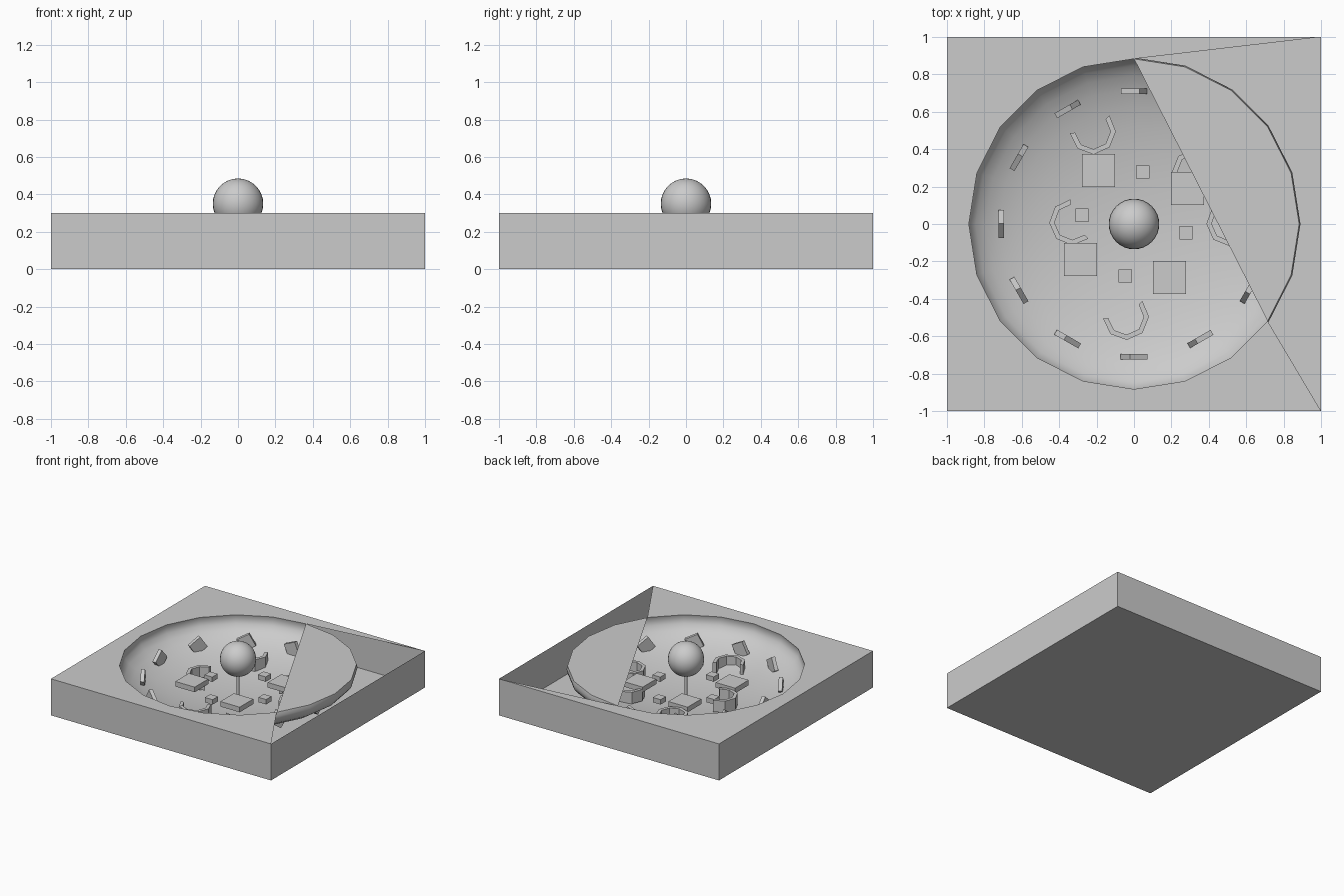
import bpy, bmesh
from math import sin, cos, pi, radians
from mathutils import Matrix, Vector

if "Cube" in bpy.data.objects:
    bpy.data.objects.remove(bpy.data.objects["Cube"])

TOP, RIM, SEG = 0.3, 0.883, 20
BOWL_R, BOWL_Z, DEPTH, STEPS = 0.89, 0.27, 0.25, 10


def finish(bm, name, smooth=False, fix=True):
    if fix:
        bmesh.ops.recalc_face_normals(bm, faces=bm.faces)
    me = bpy.data.meshes.new(name)
    bm.to_mesh(me)
    bm.free()
    for p in me.polygons:
        p.use_smooth = smooth
    ob = bpy.data.objects.new(name, me)
    bpy.context.collection.objects.link(ob)
    return ob


def box(name, loc, size, rot=None):
    bm = bmesh.new()
    m = Matrix.Translation(loc) @ (rot or Matrix()) @ Matrix.Diagonal((*size, 1))
    bmesh.ops.create_cube(bm, size=1, matrix=m)
    return finish(bm, name)


def ring_point(i, r=RIM, z=TOP):
    a = 2 * pi * i / SEG
    return (r * cos(a), r * sin(a), z)


# square base: floor, four sides, top surface open at one corner, partial lid over the bowl
bm = bmesh.new()
corners = [(-1, -1), (1, -1), (1, 1), (-1, 1)]
low = [bm.verts.new((x, y, 0)) for x, y in corners]
high = [bm.verts.new((x, y, TOP)) for x, y in corners]
rim = [bm.verts.new(ring_point(i)) for i in range(SEG)]
bm.faces.new(low[::-1])
for i in range(4):
    j = (i + 1) % 4
    bm.faces.new((low[i], low[j], high[j], high[i]))
arc = [rim[i] for i in range(18, 4, -1)]
surface = bm.faces.new([high[0], high[1]] + arc + [high[2], high[3]])
lid = bm.faces.new([rim[i % SEG] for i in range(18, 26)])
bm.normal_update()
bmesh.ops.triangulate(bm, faces=[surface, lid])
finish(bm, "base_block", fix=False)

# bowl: flattened sphere cut just above its widest ring
bm = bmesh.new()
levels = [(RIM, TOP)]
for k in range(STEPS):
    t = pi / 2 * k / STEPS
    levels.append((BOWL_R * cos(t), BOWL_Z - DEPTH * sin(t)))
rings = [[bm.verts.new(ring_point(i, r, z)) for i in range(SEG)] for r, z in levels]
bottom = bm.verts.new((0, 0, BOWL_Z - DEPTH))
for i in range(SEG):
    j = (i + 1) % SEG
    for a, b in zip(rings, rings[1:]):
        bm.faces.new((a[j], a[i], b[i], b[j]))
    bm.faces.new((rings[-1][j], rings[-1][i], bottom))
finish(bm, "bowl", smooth=True, fix=False)

# central ball on a thin pole
bm = bmesh.new()
bmesh.ops.create_uvsphere(bm, u_segments=32, v_segments=16, radius=0.135,
                          matrix=Matrix.Translation((0, 0, 0.35)))
finish(bm, "centre_ball", smooth=True)
bm = bmesh.new()
bmesh.ops.create_cone(bm, cap_ends=True, segments=12, radius1=0.011, radius2=0.011, depth=0.25,
                      matrix=Matrix.Translation((0, 0, 0.145)))
finish(bm, "centre_pole")

# tables and stools in fourfold rotation
for q in range(4):
    turn = Matrix.Rotation(q * pi / 2, 4, 'Z')
    box(f"table_{q}", turn @ Vector((0.19, -0.287, 0.149)), (0.176, 0.176, 0.042))
    box(f"stool_{q}", turn @ Vector((0.047, 0.278, 0.11)), (0.07, 0.07, 0.04))

# twelve tilted square panels around the bowl wall
tilts = [42, 38, 30, 23, 28, 34, 42, 38, 34, 28, 26, 34]
for i, tilt in enumerate(tilts):
    a = radians(30 * i)
    rot = Matrix.Rotation(a, 4, 'Z') @ Matrix.Rotation(radians(-tilt), 4, 'X')
    box(f"panel_{i}", (0.71 * cos(a), 0.71 * sin(a), 0.158), (0.03, 0.107, 0.107), rot)


# curved sofas, five straight segments each
def sofa(name, x, y, turn):
    bm = bmesh.new()
    sections = []
    for k in range(6):
        a = radians(-176 + 44 * k + turn)
        sections.append([bm.verts.new((x + r * cos(a), y + r * sin(a), z))
                         for r, z in ((0.095, 0.055), (0.123, 0.055), (0.123, 0.15), (0.095, 0.15))])
    for s, t in zip(sections, sections[1:]):
        for i in range(4):
            j = (i + 1) % 4
            bm.faces.new((s[i], s[j], t[j], t[i]))
    bm.faces.new(sections[0])
    bm.faces.new(sections[-1])
    finish(bm, name)


for i, place in enumerate([(-0.043, -0.497, 0), (-0.22, 0.495, 0), (-0.33, 0.01, -90),
                           (0.51, 0.005, -90), (0.326, 0.278, 180)]):
    sofa(f"sofa_{i}", *place)
